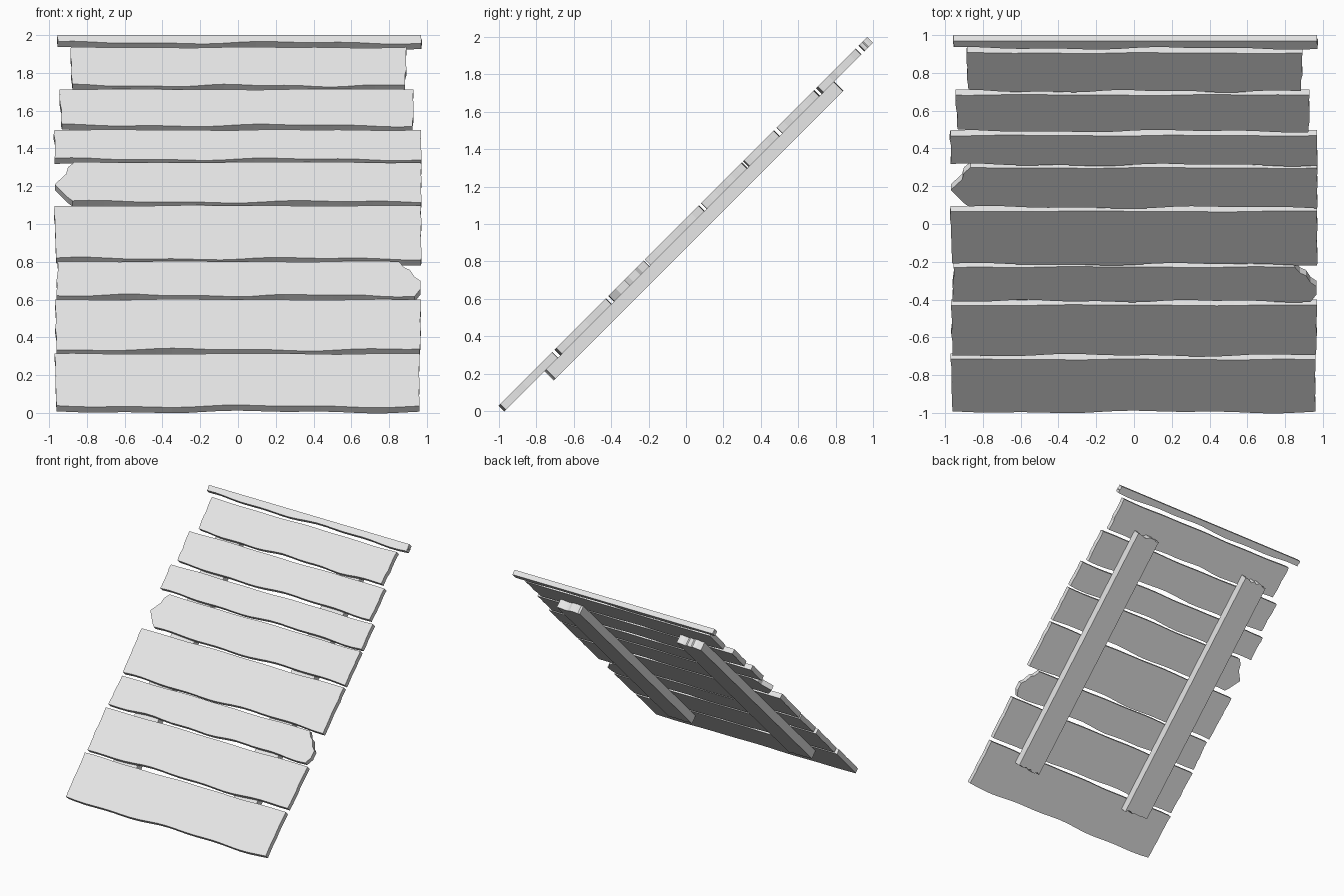
import bpy, bmesh, math, random
from mathutils import Matrix

random.seed(4)
if "Cube" in bpy.data.objects:
    bpy.data.objects.remove(bpy.data.objects["Cube"])

ROOT2 = math.sqrt(2)
FACE_HEIGHT = 1.03          # height of the sloping face above the centre
PLANK = 0.0424              # plank thickness
BEAM = 0.0707               # beam thickness

grey = bpy.data.materials.new("plain_grey_wood")
grey.use_nodes = True
colour = (0.8, 0.8, 0.8, 1)
grey.diffuse_color = colour
grey.node_tree.nodes["Principled BSDF"].inputs["Base Color"].default_value = colour


def slab(name, outline, top, thickness):
    """Extrude an outline of (x, height) points below the 45 degree slope."""
    bm = bmesh.new()
    verts = [bm.verts.new((x, (h - FACE_HEIGHT) * ROOT2, top)) for x, h in outline]
    face = bm.faces.new(verts)
    bm.normal_update()
    if face.normal.z > 0:
        face.normal_flip()
    extruded = bmesh.ops.extrude_face_region(bm, geom=[face], use_keep_orig=True)
    moved = [v for v in extruded["geom"] if isinstance(v, bmesh.types.BMVert)]
    bmesh.ops.translate(bm, verts=moved, vec=(0, 0, -thickness))
    bmesh.ops.recalc_face_normals(bm, faces=bm.faces)
    mesh = bpy.data.meshes.new(name)
    bm.to_mesh(mesh)
    bm.free()
    mesh.materials.append(grey)
    obj = bpy.data.objects.new(name, mesh)
    obj.matrix_world = Matrix.Translation((0, 0, FACE_HEIGHT)) @ Matrix.Rotation(math.pi / 4, 4, "X")
    bpy.context.collection.objects.link(obj)


def wavy(start, end, height, amount, steps=22):
    """Worn long edge, running from start to end."""
    phase, pitch = random.uniform(0, 6), random.uniform(5, 7)
    points = []
    for i in range(steps + 1):
        x = start + (end - start) * i / steps
        wave = 0.6 * math.sin(pitch * x + phase) + 0.4 * math.sin(2.3 * pitch * x + 2 * phase)
        points.append((x, height + amount * wave))
    return points


def ragged(x_from, x_to, low, high, amount=0.004, steps=7):
    """Rough sawn short edge between two heights, without its corners."""
    return [(x_from + (x_to - x_from) * i / steps + random.uniform(-amount, amount),
             low + (high - low) * i / steps) for i in range(1, steps)]


# Broken ends: right one listed upwards, left one listed downwards
broken_right = [(0.965, 0.655), (0.965, 0.70), (0.935, 0.72), (0.91, 0.757), (0.88, 0.77)]
broken_left = [(-0.90, 1.30), (-0.91, 1.265), (-0.97, 1.21), (-0.935, 1.175), (-0.90, 1.14)]

# Planks: low and high edge, left-hand x at low and high, right-hand x at low and high
planks = [
    (0.035, 0.313, -0.96, -0.972, 0.962, 0.962),
    (0.335, 0.60, -0.96, -0.97, 0.962, 0.97),
    (0.622, 0.802, -0.962, -0.955, 0.935, 0.85),
    (0.817, 1.097, -0.962, -0.972, 0.97, 0.97),
    (1.118, 1.327, -0.875, -0.865, 0.97, 0.97),
    (1.343, 1.498, -0.972, -0.972, 0.97, 0.97),
    (1.522, 1.713, -0.932, -0.945, 0.925, 0.93),
    (1.733, 1.935, -0.877, -0.885, 0.885, 0.893),
    (1.96, 2.0, -0.955, -0.955, 0.97, 0.97),
]
for n, (low, high, left_low, left_high, right_low, right_high) in enumerate(planks, 1):
    right_end = broken_right if n == 3 else ragged(right_low, right_high, low, high)
    left_end = broken_left if n == 5 else ragged(left_high, left_low, high, low)
    outline = wavy(left_low, right_low, low, 0.008) + right_end
    outline += wavy(right_high, left_high, high, 0 if n == 9 else 0.003) + left_end
    slab(f"plank_{n}", outline, 0, PLANK)


def rough_end(start, end, height, steps=9):
    """Splintered beam end."""
    return [(start + (end - start) * i / steps, height + random.uniform(-0.008, 0.008))
            for i in range(steps + 1)]


# Two support beams under the planks
for name, x1, x2 in (("left_beam", 0.435, 0.655), ("right_beam", -0.725, -0.50)):
    outline = rough_end(x1, x2, 0.25) + rough_end(x2, x1, 1.785)
    slab(name, outline, -PLANK, BEAM)
